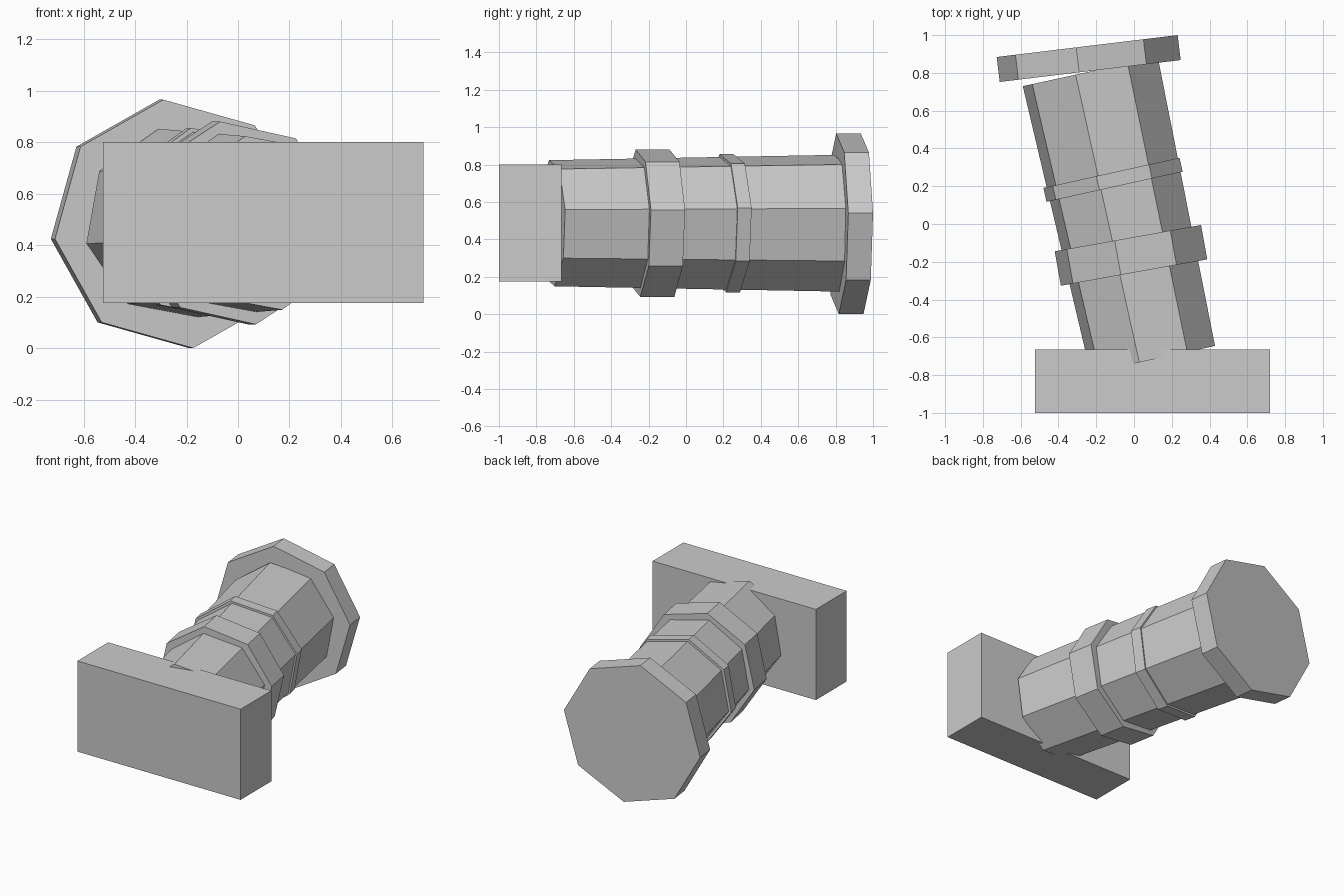
import bpy, math
from mathutils import Matrix, Vector

if "Cube" in bpy.data.objects:
    bpy.data.objects.remove(bpy.data.objects["Cube"])

AXIS_Z = 0.486   # height of the shaft centre line

grey = bpy.data.materials.new("plain grey")
grey.diffuse_color = (0.6, 0.6, 0.6, 1)
grey.use_nodes = True
grey.node_tree.nodes["Principled BSDF"].inputs["Base Color"].default_value = grey.diffuse_color


def octagon(name, centre, yaw, length, r_front, r_back, z=AXIS_Z):
    """Eight-sided drum lying along y, turned by yaw and rolled by the same angle."""
    bpy.ops.mesh.primitive_cone_add(vertices=8, radius1=r_front, radius2=r_back, depth=length)
    ob = bpy.context.object
    ob.name = name
    a = math.radians(yaw)
    ob.data.transform(Matrix.Rotation(a, 4, 'Z')               # yaw
                      @ Matrix.Rotation(-a, 4, 'Y')            # roll about the shaft
                      @ Matrix.Rotation(-math.pi / 2, 4, 'X'))  # lay down, front to -y
    ob.location = Vector((centre[0], centre[1], z))
    ob.data.materials.append(grey)
    return ob


# Rectangular block at the front
bpy.ops.mesh.primitive_cube_add(size=1, location=(0.0975, -0.8325, 0.4875))
block = bpy.context.object
block.name = "front_block"
block.data.transform(Matrix.Diagonal((1.245, 0.335, 0.625, 1)))
block.data.materials.append(grey)

# Tapered shaft, widening to the back
octagon("shaft", (-0.066, 0.045), 12.25, 1.56, 0.345, 0.374)

# Two collars round the shaft
octagon("wide_collar", (-0.016, -0.166), 10.2, 0.185, 0.40, 0.40)
octagon("narrow_collar", (-0.111, 0.234), 12.5, 0.076, 0.378, 0.378)

# Large end cap
octagon("end_cap", (-0.24, 0.876), 6.9, 0.133, 0.486, 0.486, 0.4825)
